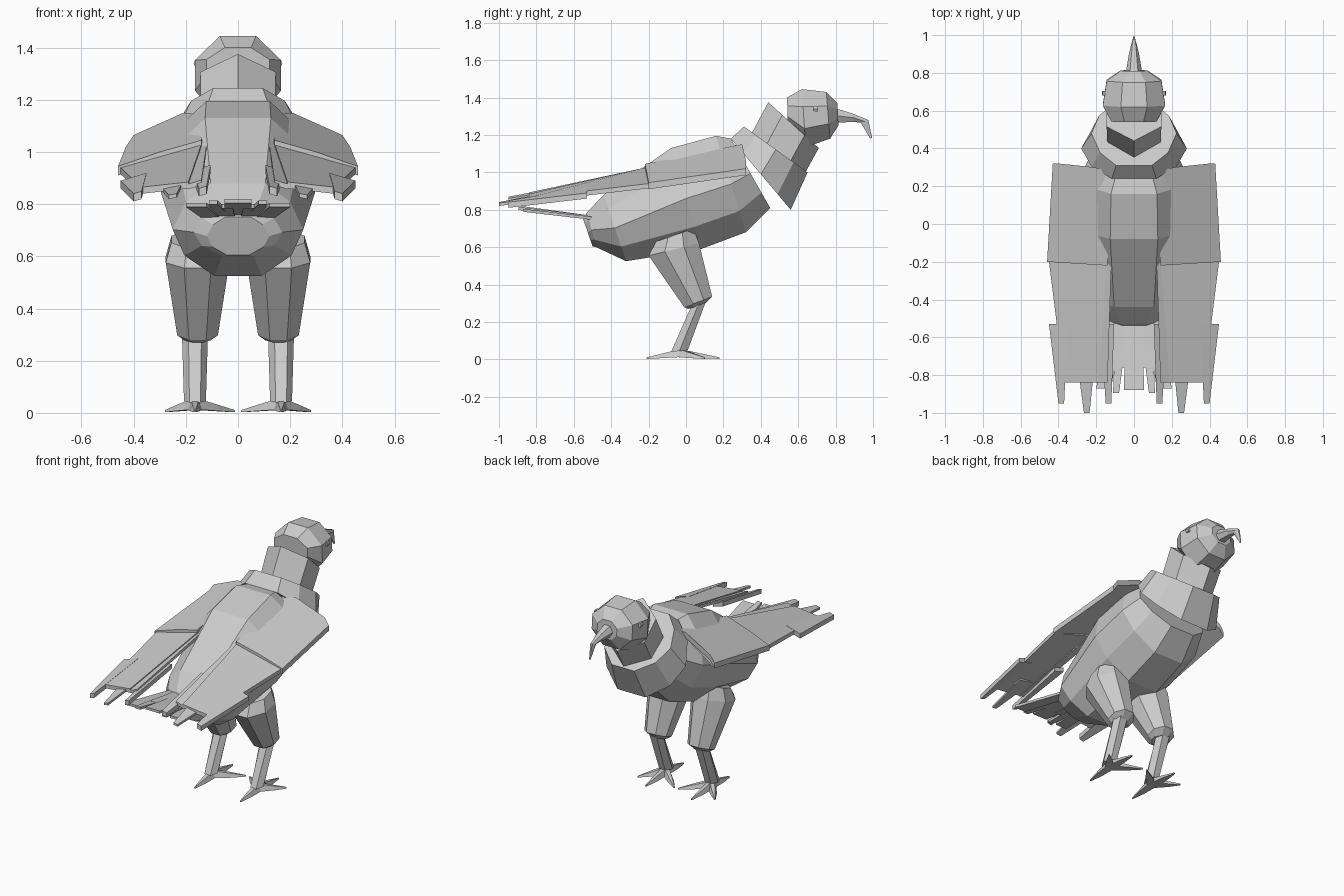
import bpy, bmesh
from mathutils import Vector

cube = bpy.data.objects.get("Cube")
if cube:
    bpy.data.objects.remove(cube, do_unlink=True)

grey = bpy.data.materials.new("plain_grey")
grey.use_nodes = True
COLOUR = (0.6, 0.6, 0.6, 1)
grey.diffuse_color = COLOUR
grey.node_tree.nodes["Principled BSDF"].inputs["Base Color"].default_value = COLOUR

# Cross-sections: (sideways, downwards fraction)
OCTAGON = [(-.42, 0), (.42, 0), (.8, .2), (1, .5), (.82, .78), (.36, 1),
           (-.36, 1), (-.82, .78), (-1, .5), (-.8, .2)]
ROUND = [(-.42, 0), (.42, 0), (1, .3), (1, .68), (.42, 1), (-.42, 1), (-1, .68), (-1, .3)]
HEXAGON = [(0, 0), (1, .28), (1, .72), (0, 1), (-1, .72), (-1, .28)]
BLOCK = [(-.5, 0), (.5, 0), (1, .5), (.5, 1), (-.5, 1), (-1, .5)]


def finish(name, bm, mirror=False):
    bmesh.ops.recalc_face_normals(bm, faces=bm.faces)
    mesh = bpy.data.meshes.new(name)
    bm.to_mesh(mesh)
    bm.free()
    mesh.materials.append(grey)
    obj = bpy.data.objects.new(name, mesh)
    bpy.context.collection.objects.link(obj)
    if mirror:
        obj.modifiers.new("Mirror", 'MIRROR')
    return obj


def bridge(name, rings, mirror=False):
    """Skin a list of equal point rings and cap both ends."""
    bm = bmesh.new()
    loops = [[bm.verts.new(p) for p in ring] for ring in rings]
    n = len(loops[0])
    for a, b in zip(loops, loops[1:]):
        for i in range(n):
            j = (i + 1) % n
            bm.faces.new((a[i], a[j], b[j], b[i]))
    bm.faces.new(loops[0])
    bm.faces.new(loops[-1])
    return finish(name, bm, mirror)


def loft(name, section, stations, cx=0, mirror=False):
    """Each station: top y, top z, bottom y, bottom z, half width."""
    rings = []
    for ty, tz, by, bz, w in stations:
        rings.append([(cx + s * w, ty + (by - ty) * t, tz + (bz - tz) * t)
                      for s, t in section])
    return bridge(name, rings, mirror)


def plate(name, outline, thick, mirror=True):
    """Thin slab hanging below an outline of 3D points."""
    down = Vector((0, 0, -thick))
    top = [Vector(p) for p in outline]
    return bridge(name, [top, [p + down for p in top]], mirror)


def strip(name, x0, w0, y0, z0, x1, w1, y1, z1, thick=.025, slope=0, mirror=True):
    """Tapering feather; slope tilts it sideways."""
    pts = [(x0 - w0, y0, z0 + slope * w0), (x0 + w0, y0, z0 - slope * w0),
           (x1 + w1, y1, z1 - slope * w1), (x1 - w1, y1, z1 + slope * w1)]
    return plate(name, pts, thick, mirror)


# Body, collar and neck
loft("body", OCTAGON, [
    (-.55, .75, -.5, .605, .12), (-.53, .785, -.48, .6, .17),
    (-.44, .88, -.32, .525, .25), (-.08, 1.13, .08, .59, .3),
    (.16, 1.195, .32, .68, .29), (.24, 1.18, .45, .81, .24)])
loft("collar", OCTAGON, [(.24, 1.18, .56, .8, .28), (.31, 1.245, .65, 1.0, .225)])
loft("neck", HEXAGON, [(.33, 1.17, .6, .93, .14), (.44, 1.375, .71, 1.13, .145)])

# Head, hooked beak and eyes
loft("head", ROUND, [
    (.54, 1.40, .545, 1.25, .12), (.62, 1.445, .64, 1.135, .165),
    (.75, 1.43, .77, 1.18, .145), (.81, 1.37, .815, 1.25, .07)])
loft("beak", BLOCK, [
    (.79, 1.345, .79, 1.265, .045), (.89, 1.315, .9, 1.27, .028),
    (.975, 1.28, .935, 1.265, .014), (.995, 1.185, .985, 1.18, .003)])
loft("eye", BLOCK, [(.68, 1.355, .68, 1.325, .012), (.705, 1.355, .705, 1.325, .012)],
     cx=.158, mirror=True)

# Folded wing: shoulder slab, flight slab and loose feathers
plate("wing_shoulder", [(.12, .28, 1.15), (.21, .3, 1.15), (.4, .32, 1.065), (.43, .32, 1.02),
                        (.46, -.2, .945), (.3, -.21, 1.0), (.14, -.22, 1.045)], .035)
plate("wing_flight", [(.14, -.2, 1.03), (.45, -.2, .94), (.37, -.84, .865),
                      (.19, -.84, .885)], .025)
strip("wing_tip_feather", .255, .05, -.7, .89, .25, .015, -1, .838, .015, .2)
strip("wing_outer_feather", .4, .05, -.53, .905, .385, .015, -.95, .845, .03, .3)
strip("wing_inner_feather", .14, .035, -.53, .94, .135, .015, -.95, .865, .03, .3)
strip("wing_secondary_feather", .15, .03, -.2, 1.02, .165, .025, -.84, .885, .02, .3)

# Fanned tail
strip("tail_centre", 0, .05, -.48, .765, 0, .052, -.88, .82, .016, 0, False)
strip("tail_middle", .06, .035, -.48, .765, .095, .016, -.895, .815, .016)
strip("tail_middle_web", .05, .04, -.48, .762, .06, .04, -.76, .8, .016)
strip("tail_outer", .1, .035, -.48, .76, .16, .04, -.87, .805, .016)

# Legs
LEG = .165
loft("thigh", ROUND, [(.04, .7, -.16, .63, .1), (.07, .62, -.2, .555, .122),
                      (.14, .335, -.01, .28, .078), (.1, .295, .01, .27, .05)],
     cx=.155, mirror=True)
loft("shin", BLOCK, [(.11, .32, .035, .3, .05), (.01, .05, -.08, .04, .042)],
     cx=LEG, mirror=True)

# Toes taper from the ankle to a point on the ground
ANKLE = Vector((LEG, -.03, .03))
TOES = {"front_toe": (LEG, .18), "outer_toe": (.278, .1),
        "inner_toe": (.014, .1), "rear_toe": (LEG, -.21)}
for name, (x, y) in TOES.items():
    tip = Vector((x, y, .006))
    run = (tip - ANKLE).normalized()
    side = run.cross(Vector((0, 0, 1))).normalized()
    rings = []
    for centre, w, h in ((ANKLE, .028, .025), (ANKLE.lerp(tip, .55), .02, .014), (tip, .004, .005)):
        rings.append([centre + side * a * w + Vector((0, 0, b * h))
                      for a, b in ((-.5, 1), (.5, 1), (1, -.7), (-1, -.7))])
    bridge(name, rings, mirror=True)
